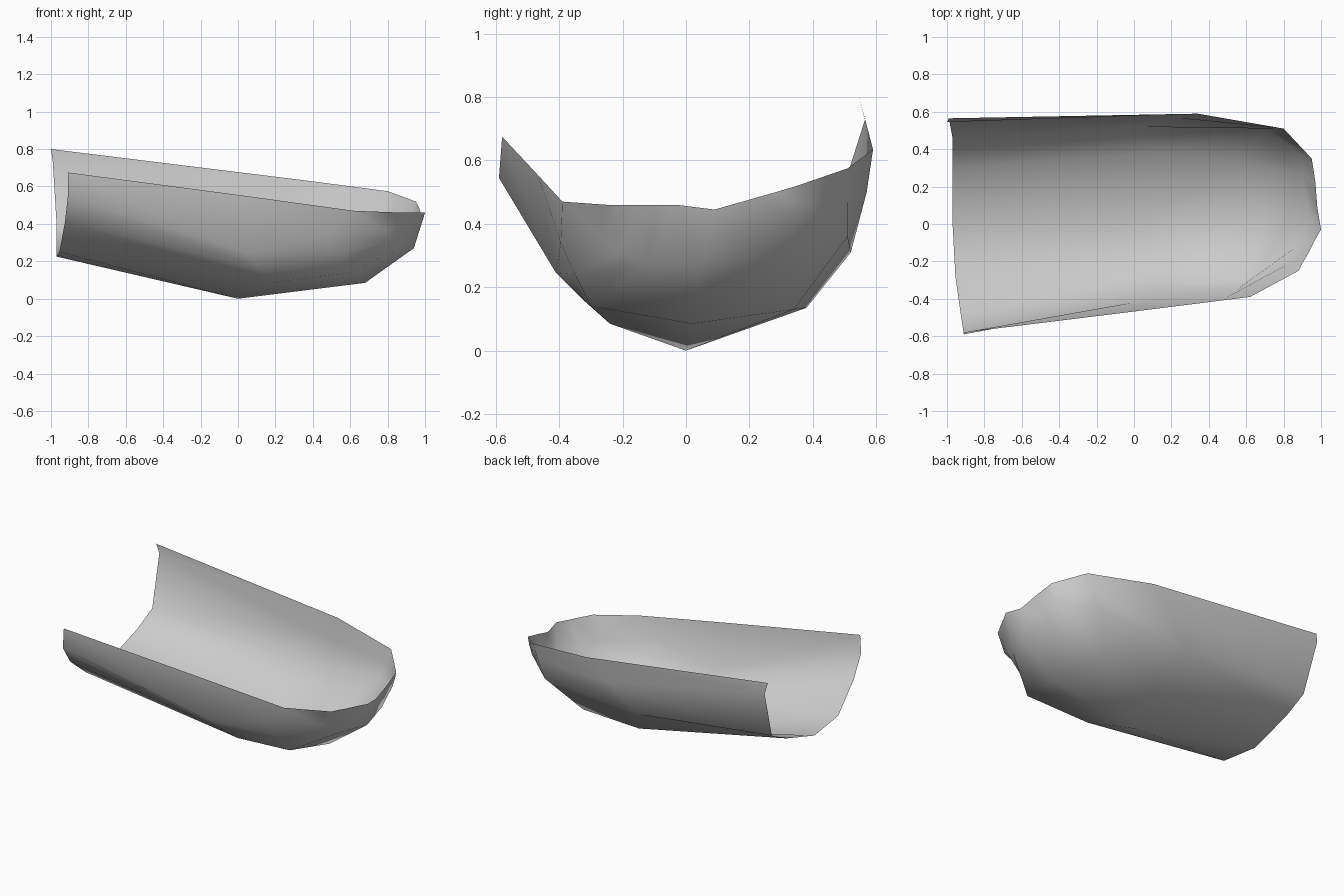
import bpy
import bmesh

# Remove the default object only
default_cube = bpy.data.objects.get("Cube")
if default_cube:
    bpy.data.objects.remove(default_cube, do_unlink=True)


def make_material(name, colour):
    material = bpy.data.materials.new(name)
    material.use_nodes = True
    material.diffuse_color = colour
    shader = next(n for n in material.node_tree.nodes if n.type == "BSDF_PRINCIPLED")
    shader.inputs["Base Color"].default_value = colour
    return material


def loft_sheet(name, sections, material):
    """Skin an open sheet across cross-sections with equal point counts."""
    bm = bmesh.new()
    rings = [[bm.verts.new(point) for point in section] for section in sections]
    for ring, following in zip(rings, rings[1:]):
        for i in range(len(ring) - 1):
            bm.faces.new((ring[i], following[i], following[i + 1], ring[i + 1]))
    # Close the tapered corners where neighbouring sections share a rim point
    bmesh.ops.remove_doubles(bm, verts=bm.verts, dist=0.001)
    bmesh.ops.recalc_face_normals(bm, faces=bm.faces)
    for face in bm.faces:
        face.smooth = True
    mesh = bpy.data.meshes.new(name)
    bm.to_mesh(mesh)
    bm.free()
    mesh.materials.append(material)
    shell = bpy.data.objects.new(name, mesh)
    bpy.context.collection.objects.link(shell)
    return shell


# Each section runs front rim, front wall, front curve, front bilge, keel,
# back bilge, back wall, back lip, back rim
open_end = [
    (-.91, -.58, .675), (-.91, -.59, .545), (-.925, -.49, .41), (-.955, -.28, .25),
    (-.97, 0, .225), (-.97, .3, .32), (-.97, .46, .4), (-.99, .565, .73),
    (-1, .545, .8),
]
belly = [
    (0, -.468, .555), (.05, -.41, .245), (.11, -.33, .165), (.17, -.24, .085),
    (0, 0, 0), (.09, .38, .135), (0, .52, .31), (.2, .57, .5), (.34, .59, .635),
]
shoulder = [
    (.62, -.39, .47), (.49, -.395, .34), (.55, -.35, .24), (.6, -.3, .14),
    (.68, .02, .085), (.54, .34, .13), (.71, .51, .36), (.76, .51, .47),
    (.8, .51, .575),
]
front_corner, back_corner = (.88, -.25, .46), (.95, .35, .52)
nose = [
    front_corner, (.8, -.28, .36), (.83, -.21, .31), (.87, -.12, .27),
    (.94, .05, .27), (.9, .27, .3), (.92, .35, .41), (.94, .35, .47),
    back_corner,
]
nose_rim = [
    front_corner, (.9, -.21, .46), (.93, -.16, .46), (.96, -.1, .46),
    (1, -.03, .46), (.98, .09, .445), (.97, .22, .482), (.96, .29, .502),
    back_corner,
]

# Thin scoop-shaped shell, open at the top and at one end
grey = make_material("plain grey", (.6, .6, .6, 1))
loft_sheet("scoop_shell", [open_end, belly, shoulder, nose, nose_rim], grey)
